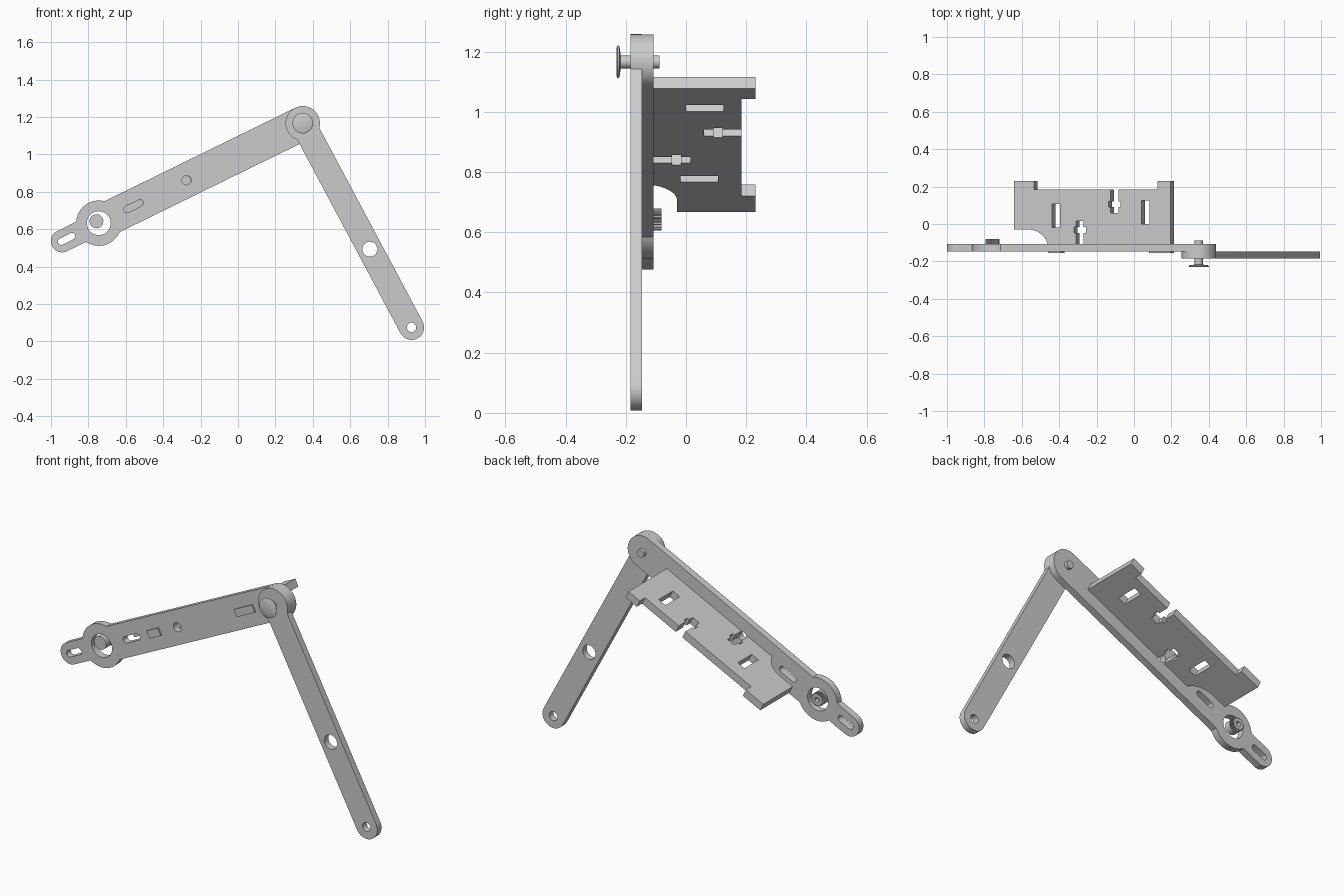
import bpy, bmesh
from math import sin, cos, asin, atan2, degrees, radians, pi
from mathutils import Vector, Matrix

cube = bpy.data.objects.get("Cube")
if cube:
    bpy.data.objects.remove(cube, do_unlink=True)

grey = bpy.data.materials.new("plain grey")
grey.use_nodes = True
COLOUR = (0.6, 0.6, 0.6, 1)
grey.diffuse_color = COLOUR
grey.node_tree.nodes["Principled BSDF"].inputs["Base Color"].default_value = COLOUR

PIVOT = Vector((0.346, 0, 1.166))
FOOT = Vector((0.928, 0, 0.075))
ARM_TURN = Matrix.Rotation(-radians(26.1), 3, 'Y')
LEG_TURN = Matrix.Rotation(-atan2(FOOT.z - PIVOT.z, FOOT.x - PIVOT.x), 3, 'Y')
LEG_LENGTH = (FOOT - PIVOT).length

# Depths of the two flat bars
LEG_FRONT, JOINT, ARM_BACK = -0.184, -0.147, -0.108


def upright(turn):
    """Outline lies in the arm's face, depth runs along y."""
    return lambda a, b, d: PIVOT + turn @ Vector((a, d, b))


def shelf(a, b, d):
    """Outline lies along the arm and y, depth runs across the arm."""
    return PIVOT + ARM_TURN @ Vector((a, b, d))


def arc(cx, cy, r, start, end, steps=24):
    angles = [radians(start + (end - start) * i / steps) for i in range(steps + 1)]
    return [(cx + r * cos(t), cy + r * sin(t)) for t in angles]


def circle(cx, cy, r, steps=40):
    return arc(cx, cy, r, 0, 360, steps)[:-1]


def capsule(x0, x1, r0, r1):
    return arc(x0, 0, r0, 270, 90) + arc(x1, 0, r1, 90, -90)


def rect(x0, x1, y0, y1):
    return [(x0, y0), (x1, y0), (x1, y1), (x0, y1)]


def finish(name, bm):
    bmesh.ops.recalc_face_normals(bm, faces=bm.faces)
    mesh = bpy.data.meshes.new(name)
    bm.to_mesh(mesh)
    bm.free()
    mesh.materials.append(grey)
    obj = bpy.data.objects.new(name, mesh)
    bpy.context.scene.collection.objects.link(obj)
    return obj


def prism(name, outline, place, lo, hi):
    bm = bmesh.new()
    face = bm.faces.new([bm.verts.new(place(a, b, lo)) for a, b in outline])
    side = bmesh.ops.extrude_face_region(bm, geom=[face])["geom"]
    moved = [v for v in side if isinstance(v, bmesh.types.BMVert)]
    bmesh.ops.translate(bm, verts=moved, vec=place(0, 0, hi) - place(0, 0, lo))
    return finish(name, bm)


def cut(obj, holes, place, lo, hi):
    """Cut each outline right through the part."""
    cutters = []
    for outline in holes:
        cutter = prism("hole_cutter", outline, place, lo - 0.02, hi + 0.02)
        cutter.hide_render = True
        mod = obj.modifiers.new("hole", 'BOOLEAN')
        mod.operation, mod.solver, mod.object = 'DIFFERENCE', 'EXACT', cutter
        cutters.append(cutter)
    bpy.context.view_layer.update()
    graph = bpy.context.evaluated_depsgraph_get()
    result = bpy.data.meshes.new_from_object(obj.evaluated_get(graph))
    obj.modifiers.clear()
    obj.data = result
    for cutter in cutters:
        bpy.data.objects.remove(cutter, do_unlink=True)


parts = []

# Long arm: round joint end, ring and narrow slotted tail
arm_face = upright(ARM_TURN)
RING, TAIL = -1.214, -1.432
HALF, RING_R, TAIL_R = 0.092, 0.121, 0.06
wide = degrees(asin(HALF / RING_R))
narrow = 180 - degrees(asin(TAIL_R / RING_R))
outline = (arc(0, 0, HALF, 90, -90) + arc(RING, 0, RING_R, -wide, -narrow)
           + arc(TAIL, 0, TAIL_R, -90, -270) + arc(RING, 0, RING_R, narrow, wide))
arm = prism("arm", outline, arm_face, JOINT, ARM_BACK)
cut(arm, [circle(RING, 0, 0.064),
          circle(-0.691, 0, 0.025),
          capsule(-1.046, -0.968, 0.018, 0.018),
          capsule(-1.438, -1.374, 0.018, 0.018)], arm_face, JOINT, ARM_BACK)
parts.append(arm)

# Leg: straight bar with a larger round head at the joint
leg_face = upright(LEG_TURN)
LEG_R = 0.067
neck = degrees(asin(LEG_R / HALF))
outline = arc(0, 0, HALF, neck, 360 - neck, 40) + arc(LEG_LENGTH, 0, LEG_R, -90, 90)
leg = prism("leg", outline, leg_face, LEG_FRONT, JOINT)
cut(leg, [circle(0.763, 0, 0.04), circle(LEG_LENGTH, 0, 0.025)],
    leg_face, LEG_FRONT, JOINT)
parts.append(leg)

# Shelf plate: tabs through the arm, end lugs behind, round relief at the ring
LOW, HIGH, THICK, BACK, LUG, TAB = -1.09, -0.158, 0.0215, 0.184, 0.231, -0.155
outline = ([(LOW, -0.03)] + arc(-1.0, -0.15, 0.12, 90, 20.5)
           + [(-0.888, TAB), (-0.809, TAB), (-0.809, ARM_BACK),
              (-0.284, ARM_BACK), (-0.284, TAB), (HIGH, TAB),
              (HIGH, LUG), (-0.235, LUG), (-0.235, BACK),
              (-0.97, BACK), (-0.97, LUG), (LOW, LUG)])
plate = prism("shelf_plate", outline, shelf, -THICK, THICK)
cut(plate, [rect(-0.33, -0.283, 0.0, 0.125),
            rect(-0.862, -0.816, -0.018, 0.106),
            rect(-0.514, -0.468, 0.06, 0.22),
            rect(-0.527, -0.455, 0.091, 0.121),
            rect(-0.72, -0.674, -0.125, 0.015),
            rect(-0.733, -0.661, -0.047, -0.016)], shelf, -THICK, THICK)
parts.append(plate)

# Pivot bolt: turned profile with a wide thin head
profile = [(0, -0.231), (0.046, -0.231), (0.055, -0.227), (0.052, -0.221),
           (0.022, -0.217), (0.022, -0.088), (0, -0.088)]
bm = bmesh.new()
points = [bm.verts.new(PIVOT + Vector((r, y, 0))) for r, y in profile]
edges = [bm.edges.new(pair) for pair in zip(points, points[1:])]
bmesh.ops.spin(bm, geom=points + edges, cent=PIVOT, axis=(0, 1, 0),
               angle=2 * pi, steps=40)
bmesh.ops.remove_doubles(bm, verts=bm.verts, dist=0.0001)
parts.append(finish("pivot_bolt", bm))

# Small pinion inside the ring: smooth shaft and toothed rim
GEAR_U, GEAR_V, TEETH = -1.221, 0.015, 20
parts.append(prism("pinion_shaft", circle(GEAR_U, GEAR_V, 0.037), arm_face,
                   -0.143, ARM_BACK))
rim = []
for i in range(TEETH * 4):
    r = 0.037 if i % 4 < 2 else 0.031
    t = 2 * pi * i / (TEETH * 4)
    rim.append((GEAR_U + r * cos(t), GEAR_V + r * sin(t)))
gear = prism("pinion_gear", rim, arm_face, ARM_BACK, -0.081)
cut(gear, [circle(GEAR_U, GEAR_V, 0.014, 24)], arm_face, ARM_BACK, -0.081)
parts.append(gear)

# Smooth the round walls and keep the edges crisp
bpy.ops.object.select_all(action='DESELECT')
for obj in parts:
    obj.select_set(True)
bpy.context.view_layer.objects.active = arm
bpy.ops.object.shade_smooth_by_angle(angle=radians(30))
